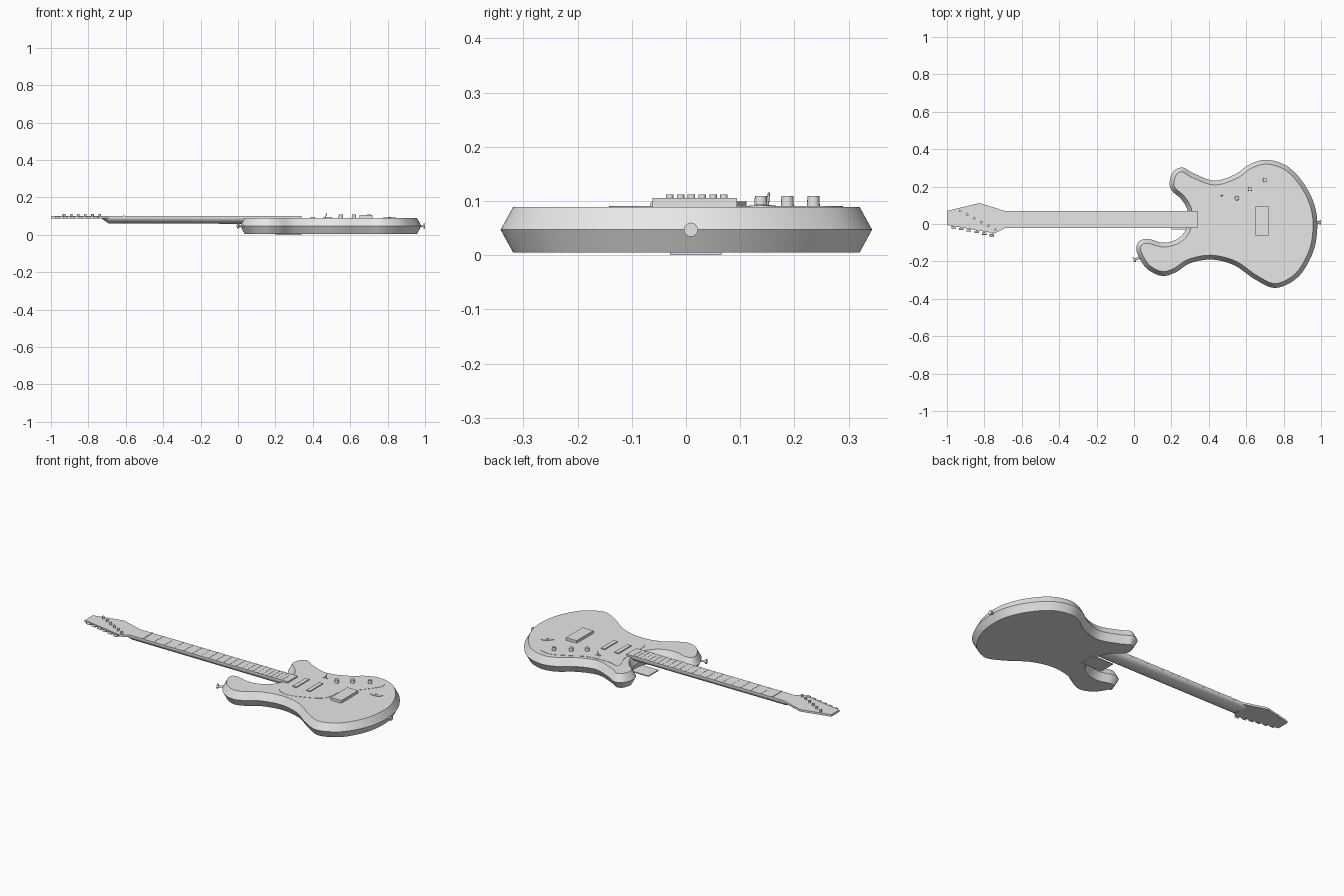
import bpy, bmesh, math
from mathutils import Vector

cube = bpy.data.objects.get("Cube")
if cube:
    bpy.data.objects.remove(cube)

grey = bpy.data.materials.new("plain_grey")
grey.use_nodes = True
colour = (0.8, 0.8, 0.8, 1)
grey.diffuse_color = colour
grey.node_tree.nodes["Principled BSDF"].inputs["Base Color"].default_value = colour


def finish(obj, name, angle=30):
    obj.name = name
    obj.data.materials.append(grey)
    bpy.ops.object.select_all(action='DESELECT')
    obj.select_set(True)
    bpy.context.view_layer.objects.active = obj
    bpy.ops.object.shade_smooth_by_angle(angle=math.radians(angle))
    return obj


def loft(name, rings):
    """Skin a list of equal-length rings and cap both ends."""
    bm = bmesh.new()
    loops = [[bm.verts.new(p) for p in ring] for ring in rings]
    for a, b in zip(loops, loops[1:]):
        for i in range(len(a)):
            j = (i + 1) % len(a)
            bm.faces.new((a[i], a[j], b[j], b[i]))
    bm.faces.new(loops[0])
    bm.faces.new(loops[-1])
    bmesh.ops.recalc_face_normals(bm, faces=bm.faces)
    mesh = bpy.data.meshes.new(name)
    bm.to_mesh(mesh)
    bm.free()
    obj = bpy.data.objects.new(name, mesh)
    bpy.context.collection.objects.link(obj)
    return finish(obj, name)


def prism(name, outline, low, high):
    return loft(name, [[(x, y, z) for x, y in outline] for z in (low, high)])


def box(name, x, y, low, high, width, depth):
    w, d = width / 2, depth / 2
    corners = [(x - w, y - d), (x + w, y - d), (x + w, y + d), (x - w, y + d)]
    return prism(name, corners, low, high)


def rod(name, start, end, radius, tip=None, sides=16):
    """Round bar or cone between two points."""
    start, end = Vector(start), Vector(end)
    axis = end - start
    bpy.ops.mesh.primitive_cone_add(vertices=sides, radius1=radius,
                                    radius2=radius if tip is None else tip,
                                    depth=axis.length, location=(start + end) / 2,
                                    rotation=axis.to_track_quat('Z', 'Y').to_euler())
    return finish(bpy.context.object, name)


def smooth_loop(points, steps=6):
    """Closed Catmull-Rom curve through the points."""
    pts = [Vector(p) for p in points]
    n, out = len(pts), []
    for i in range(n):
        a, b, c, d = (pts[(i + k) % n] for k in (-1, 0, 1, 2))
        for s in range(steps):
            t = s / steps
            out.append((2 * b + (c - a) * t + (2 * a - 5 * b + 4 * c - d) * t**2
                        + (3 * b - a - 3 * c + d) * t**3) / 2)
    return out


def inset(outline, amount):
    """Move a clockwise outline inwards."""
    n, out = len(outline), []
    for i, p in enumerate(outline):
        t = (outline[(i + 1) % n] - outline[i - 1]).normalized()
        out.append(p + Vector((t.y, -t.x)) * amount)
    return out


# Body: double-horned slab, widest at mid height
body_outline = smooth_loop([
    (.19, .22), (.21, .28), (.26, .302), (.32, .27), (.43, .232), (.54, .265),
    (.62, .32), (.715, .343), (.83, .302), (.925, .19), (.975, .06),
    (.975, -.08), (.94, -.19), (.87, -.29), (.755, -.342), (.645, -.295),
    (.535, -.22), (.415, -.19), (.3, -.21), (.22, -.26), (.145, -.277),
    (.065, -.235), (.015, -.15), (.025, -.095), (.075, -.08), (.16, -.1),
    (.24, -.075), (.285, -.01), (.285, .075), (.25, .135), (.205, .175)])
inner = inset(body_outline, .023)
loft("body", [[(p.x, p.y, z) for p in ring] for ring, z in
              ((inner, .005), (body_outline, .047), (inner, .089))])

# Thin pickguard on the body top
guard = smooth_loop([(.33, .1), (.3, .2), (.38, .19), (.5, .2), (.6, .25),
                     (.7, .29), (.78, .25), (.72, .15), (.64, .06),
                     (.61, -.06), (.5, -.12), (.4, -.14), (.33, -.08)])
prism("pickguard", guard, .088, .0905)

# Neck with a rounded back, tapering up into the headstock
NECK_Y, HALF = .024, .046


def neck_ring(x, depth, top=.09, sides=14):
    return [(x, NECK_Y + HALF * math.cos(a), top - depth * math.sin(a))
            for a in (math.pi * i / sides for i in range(sides + 1))]


loft("neck", [neck_ring(-.73, .003), neck_ring(-.69, .03), neck_ring(.32, .032)])
box("fretboard", -.18, NECK_Y, .089, .099, 1.04, 2 * HALF)
box("nut", -.61, NECK_Y, .098, .102, .008, 2 * HALF)
for n in range(1, 22):
    x = -.61 + 1.295 * (1 - 2 ** (-n / 12))
    box("fret", x, NECK_Y, .098, .1, .004, 2 * HALF)
box("neck_plate", .27, .018, 0, .006, .14, .095)

# Headstock
prism("headstock", [(-1, .07), (-.825, .112), (-.69, .07), (-.69, -.022),
                    (-.745, -.05), (-1, -.005)], .087, .099)

# Tuners: string posts on the face, keys along the lower edge
for i in range(6):
    t = i / 5
    x, y = -.93 + .19 * t, .07 - .1 * t
    rod("tuner_post", (x, y, .095), (x, y, .112), .007)
    kx, ky = -.965 + .205 * t, -.018 - .042 * t
    rod("tuner_shaft", (kx, ky + .03, .093), (kx, ky, .093), .003)
    rod("tuner_key", (kx - .012, ky, .093), (kx + .012, ky, .093), .006)

# Pickups and bridge
for x in (.4, .49):
    box("pickup", x, .018, .088, .096, .025, .12)
box("bridge", .685, .016, .088, .105, .07, .156)

# Control knobs and selector switch
for x, y in ((.55, .138), (.62, .187), (.7, .235)):
    rod("knob", (x, y, .088), (x, y, .109), .012, .011)
box("switch_base", .468, .152, .088, .093, .028, .012)
rod("switch_lever", (.465, .15, .09), (.475, .153, .115), .003, .002)

# Teardrop jack plate, tilted on the body
jack = []
for i in range(24):
    a = math.tau * i / 24
    u, v = .036 * math.cos(a), .022 * math.sin(a) * (1 + .5 * math.cos(a))
    jack.append((.81 + u * .94 - v * .34, .137 + u * .34 + v * .94))
prism("jack_plate", jack, .088, .092)
rod("jack_socket", (.81, .137, .088), (.81, .137, .094), .008)

# Strap buttons on the tail and the long horn
for foot, out in (((.965, .009), (1, 0)), ((.03, -.18), (-.93, -.36))):
    foot, out = Vector((*foot, .047)), Vector((*out, 0))
    rod("strap_button_stem", foot, foot + out * .028, .006)
    rod("strap_button_cap", foot + out * .027, foot + out * .035, .013)
